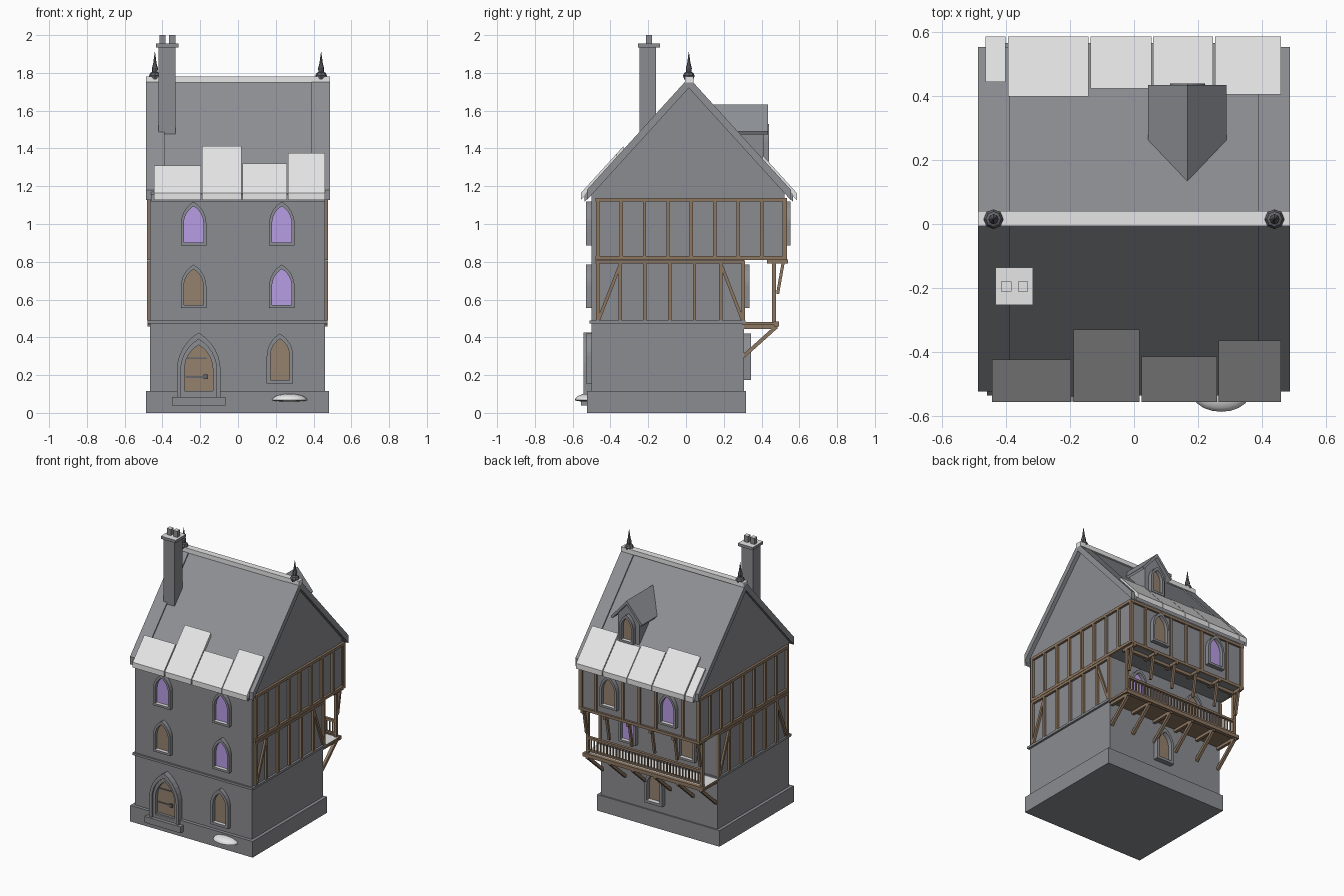
import bpy, bmesh, math
from mathutils import Vector

cube = bpy.data.objects.get("Cube")
if cube:
    bpy.data.objects.remove(cube)


def material(name, rgb):
    m = bpy.data.materials.new(name)
    m.use_nodes = True
    m.diffuse_color = (*rgb, 1)
    m.node_tree.nodes["Principled BSDF"].inputs["Base Color"].default_value = (*rgb, 1)
    return m


STONE = material("grey stone", (0.26, 0.265, 0.285))
SLATE = material("roof slate", (0.27, 0.28, 0.30))
SNOW = material("pale snow", (0.80, 0.80, 0.81))
WOOD = material("brown timber", (0.27, 0.185, 0.12))
PANEL = material("brown pane", (0.30, 0.22, 0.155))
PURPLE = material("purple glass", (0.48, 0.34, 0.78))
IRON = material("dark iron", (0.13, 0.13, 0.145))


class Part:
    """Collects simple solids into one named object."""

    def __init__(self, name, mat, top=None):
        self.name, self.mat, self.top = name, mat, top
        self.bm = bmesh.new()

    def prism(self, pts, offset):
        a = [self.bm.verts.new(p) for p in pts]
        b = [self.bm.verts.new(Vector(p) + Vector(offset)) for p in pts]
        n = len(a)
        self.bm.faces.new(a)
        self.bm.faces.new(b[::-1])
        for i in range(n):
            j = (i + 1) % n
            self.bm.faces.new((a[i], b[i], b[j], a[j]))
        return self

    def box(self, x0, x1, y0, y1, z0, z1):
        return self.prism([(x0, y0, z0), (x1, y0, z0), (x1, y1, z0), (x0, y1, z0)], (0, 0, z1 - z0))

    def beam(self, p, q, t):
        p, q = Vector(p), Vector(q)
        d = (q - p).normalized()
        u = d.cross((1, 0, 0)).normalized() * t / 2
        v = d.cross(u).normalized() * t / 2
        return self.prism([p + u + v, p - u + v, p - u - v, p + u - v], q - p)

    def side(self, yz, x0, x1):
        return self.prism([(x0, y, z) for y, z in yz], (x1 - x0, 0, 0))

    def ring(self, outer, inner, y0, y1):
        rows = [[self.bm.verts.new((x, y, z)) for x, z in prof]
                for prof, y in ((outer, y0), (outer, y1), (inner, y1), (inner, y0))]
        n = len(outer)
        for k in range(4):
            a, b = rows[k], rows[(k + 1) % 4]
            for i in range(n):
                j = (i + 1) % n
                self.bm.faces.new((a[i], a[j], b[j], b[i]))
        return self

    def lathe(self, x, y, profile, sides=8):
        rows = [[self.bm.verts.new((x + r * math.cos(math.tau * i / sides),
                                    y + r * math.sin(math.tau * i / sides), z))
                 for i in range(sides)] for r, z in profile]
        for a, b in zip(rows, rows[1:]):
            for i in range(sides):
                j = (i + 1) % sides
                self.bm.faces.new((a[i], a[j], b[j], b[i]))
        self.bm.faces.new(rows[0])
        self.bm.faces.new(rows[-1])
        return self

    def done(self):
        bmesh.ops.recalc_face_normals(self.bm, faces=self.bm.faces)
        me = bpy.data.meshes.new(self.name)
        me.materials.append(self.mat)
        if self.top:  # upward faces take the second colour
            me.materials.append(self.top)
            for f in self.bm.faces:
                f.normal_update()
                f.material_index = int(f.normal.z > 0.9)
        self.bm.to_mesh(me)
        self.bm.free()
        ob = bpy.data.objects.new(self.name, me)
        bpy.context.scene.collection.objects.link(ob)
        return ob


def lancet(x, w, z0, z1, steps=6):
    """Pointed arch outline in x and z."""
    spring = z1 - w * math.sqrt(3) / 2
    arc = [(w / 2 - w * math.cos(a), spring + w * math.sin(a))
           for a in (math.pi / 3 * i / steps for i in range(steps + 1))]
    left = [(-w / 2, z0)] + arc
    right = [(-px, pz) for px, pz in left[::-1] if px < -1e-6]
    return [(x + px, pz) for px, pz in left + right]


def window(name, x, w, z0, z1, wall, facing, pane, rim=0.016, depth=0.03):
    inner = lancet(x, w - 2 * rim, z0 + rim, z1 - 1.5 * rim)
    Part(name + "_frame", STONE, SNOW).ring(lancet(x, w, z0, z1), inner, wall - facing * 0.005,
                                            wall + facing * depth).done()
    Part(name + "_pane", pane).prism([(px, wall - facing * 0.002, pz) for px, pz in inner],
                                     (0, facing * 0.007, 0)).done()


# Masonry body and jettied upper storey with gables
RIDGE_Y, RIDGE_Z, SLOPE = 0.015, 1.775, 1.1
FRONT, BACK, JETTY = -0.50, 0.307, 0.522
Part("plinth", STONE).box(-0.487, 0.483, -0.524, 0.317, 0, 0.115).done()
Part("lower_walls", STONE).box(-0.465, 0.46, FRONT, BACK, 0.1, 0.82).done()
Part("string_course", STONE).box(-0.478, 0.475, -0.512, 0.315, 0.474, 0.49).done()
Part("upper_walls", STONE).side([(FRONT, 0.81), (JETTY, 0.81), (JETTY, 1.17), (RIDGE_Y, 1.74),
                                 (FRONT, 1.17)], -0.465, 0.46).done()


# Roof slabs, raised verges and ridge
def roof_z(d, lift=0.0):
    return RIDGE_Z - SLOPE * d + lift


def roof_profile(d, top, bottom):
    outer = [(RIDGE_Y - d, roof_z(d, top)), (RIDGE_Y, RIDGE_Z + top), (RIDGE_Y + d, roof_z(d, top))]
    return outer + [(y, z - top + bottom) for y, z in outer[::-1]]


Part("main_roof", SLATE).side(roof_profile(0.552, -0.012, -0.05), -0.46, 0.46).done()
verges = Part("roof_verges", SLATE)
for s in (-1, 1):
    verges.side(roof_profile(0.54, 0, -0.055), s * 0.39, s * 0.488)
verges.done()
Part("ridge_cap", SNOW).box(-0.488, 0.488, -0.006, 0.04, 1.75, 1.782).done()

# Slabs of snow along the eaves: side, start, end, upper distance from ridge
slabs = [(-1, -0.445, -0.197, 0.44), (-1, -0.19, 0.018, 0.345), (-1, 0.024, 0.26, 0.43),
         (-1, 0.265, 0.46, 0.38), (1, -0.465, -0.403, 0.43), (1, -0.395, -0.143, 0.385),
         (1, -0.137, 0.055, 0.41), (1, 0.06, 0.247, 0.42), (1, 0.253, 0.46, 0.39)]
snow = Part("eaves_snow", SNOW)
for s, x0, x1, d in slabs:
    snow.side([(RIDGE_Y + s * e, roof_z(e, h)) for e, h in
               ((d, -0.02), (d, 0.018), (0.572, 0.018), (0.572, -0.02))], x0, x1)
snow.done()

finials = Part("finials", IRON)
for s in (-1, 1):
    finials.lathe(s * 0.44, RIDGE_Y, [(0.024, 1.765), (0.031, 1.785), (0.024, 1.80), (0.014, 1.805),
                                      (0.016, 1.825), (0.009, 1.85), (0.001, 1.91)])
finials.done()

# Chimney
chimney = Part("chimney", STONE, SNOW).box(-0.42, -0.33, -0.246, -0.158, 1.40, 1.94)
chimney.box(-0.433, -0.316, -0.254, -0.137, 1.935, 1.955)
for x in (-0.40, -0.348):
    chimney.box(x - 0.016, x + 0.016, -0.212, -0.18, 1.95, 2.0)
chimney.done()

# Dormer
DX = 0.167
Part("dormer_walls", STONE).prism([(DX - 0.085, 0.2, 1.3), (DX + 0.085, 0.2, 1.3), (DX + 0.085, 0.2, 1.52),
                                   (DX, 0.2, 1.61), (DX - 0.085, 0.2, 1.52)], (0, 0.21, 0)).done()
Part("dormer_roof", SLATE).prism([(DX - 0.123, 0.12, 1.49), (DX, 0.12, 1.632), (DX + 0.123, 0.12, 1.49),
                                  (DX + 0.115, 0.12, 1.475), (DX, 0.12, 1.605),
                                  (DX - 0.115, 0.12, 1.475)], (0, 0.315, 0)).done()
window("dormer_window", DX, 0.11, 1.33, 1.53, 0.41, 1, PANEL)

# Windows on the front and back
for side, wall, up, facing, panes in (("front", FRONT, FRONT, -1, (PURPLE, PURPLE, PANEL, PURPLE)),
                                      ("back", BACK, JETTY, 1, (PURPLE, PANEL, PANEL, PURPLE))):
    for i, x in enumerate((-0.235, 0.232)):
        window(f"{side}_upper_window_{i}", x, 0.135, 0.885, 1.118, up, facing, panes[i])
        window(f"{side}_middle_window_{i}", x, 0.135, 0.555, 0.785, wall, facing, panes[2 + i])
window("front_lower_window", 0.222, 0.14, 0.155, 0.42, FRONT, -1, PANEL, 0.019)
window("back_lower_window", 0.02, 0.14, 0.175, 0.42, BACK, 1, PANEL, 0.019, 0.036)

# Entrance door with nested arches, straps, handle and step
window("door", -0.208, 0.19, 0.085, 0.39, FRONT, -1, PANEL, 0.02)
Part("door_hood", STONE).ring(lancet(-0.208, 0.232, 0.08, 0.425), lancet(-0.208, 0.19, 0.085, 0.39),
                              FRONT + 0.005, FRONT - 0.042).done()
irons = Part("door_irons", IRON)
for z in (0.19, 0.29):
    irons.box(-0.278, -0.165, FRONT - 0.01, FRONT, z - 0.004, z + 0.004)
irons.box(-0.182, -0.16, FRONT - 0.016, FRONT, 0.18, 0.204).done()
Part("door_step", STONE).box(-0.35, -0.065, -0.556, -0.5, 0.04, 0.085).done()

# Snow heap by the wall
bm = bmesh.new()
bmesh.ops.create_uvsphere(bm, u_segments=20, v_segments=10, radius=1)
for v in bm.verts:
    v.co = (0.273 + 0.093 * v.co.x, -0.525 + 0.063 * v.co.y, 0.068 + v.co.z * (0.033 if v.co.z > 0 else 0.008))
heap = Part("snow_heap", SNOW)
heap.bm.free()
heap.bm = bm
ob = heap.done()
bpy.context.view_layer.objects.active = ob
ob.select_set(True)
bpy.ops.object.shade_smooth_by_angle()
ob.select_set(False)

# Timber framing on both side walls
timber = Part("side_timbers", WOOD)
for x0, x1 in ((-0.481, -0.46), (0.455, 0.476)):
    for z0, z1, y1 in ((1.118, 1.138, 0.535), (0.81, 0.83, 0.535), (0.79, 0.808, 0.312)):
        timber.box(x0, x1, -0.48, y1, z0, z1)
    for i in range(9):
        y = -0.468 + 0.1242 * i
        timber.box(x0, x1, y - 0.009, y + 0.009, 0.82, 1.13)
    for y in (-0.468, -0.348, -0.218, -0.087, 0.045, 0.185, 0.304):
        timber.box(x0, x1, y - 0.009, y + 0.009, 0.49, 0.80)
    for a, b in ((-0.462, -0.352), (0.298, 0.19)):
        timber.beam(((x0 + x1) / 2, a, 0.495), ((x0 + x1) / 2, b, 0.775), 0.017)
timber.done()

# Timber framing on the jettied back wall
back = Part("back_timbers", WOOD)
for z in (0.82, 1.128):
    back.box(-0.481, 0.476, JETTY - 0.01, JETTY + 0.014, z - 0.01, z + 0.01)
for x in (-0.465, -0.345, -0.13, 0, 0.13, 0.345, 0.46):
    back.box(x - 0.009, x + 0.009, JETTY - 0.01, JETTY + 0.012, 0.82, 1.13)
back.done()

# Balcony: floor, railing, posts, joists and braces
Part("balcony_floor", WOOD, SNOW).box(-0.475, 0.47, 0.3, 0.47, 0.465, 0.48).done()
balcony = Part("balcony_frame", WOOD).box(-0.478, 0.474, 0.465, 0.492, 0.458, 0.484)
balcony.box(-0.465, 0.46, 0.456, 0.476, 0.583, 0.599).box(-0.465, 0.46, 0.458, 0.474, 0.495, 0.507)
balcony.box(-0.465, 0.46, 0.456, 0.476, 0.786, 0.808)
for i in range(37):
    x = -0.45 + 0.025 * i
    balcony.box(x - 0.004, x + 0.004, 0.462, 0.47, 0.5, 0.59)
for x in (-0.455, 0.45):
    balcony.box(x - 0.01, x + 0.01, 0.456, 0.476, 0.47, 0.81)
for i in range(6):
    x = -0.452 + 0.18 * i
    balcony.box(x - 0.01, x + 0.01, 0.3, 0.485, 0.445, 0.467)
    balcony.box(x - 0.01, x + 0.01, 0.43, 0.54, 0.79, 0.812)
    balcony.beam((x, 0.305, 0.30), (x, 0.472, 0.45), 0.02)
    balcony.beam((x, 0.485, 0.63), (x, 0.515, 0.8), 0.016)
balcony.done()
